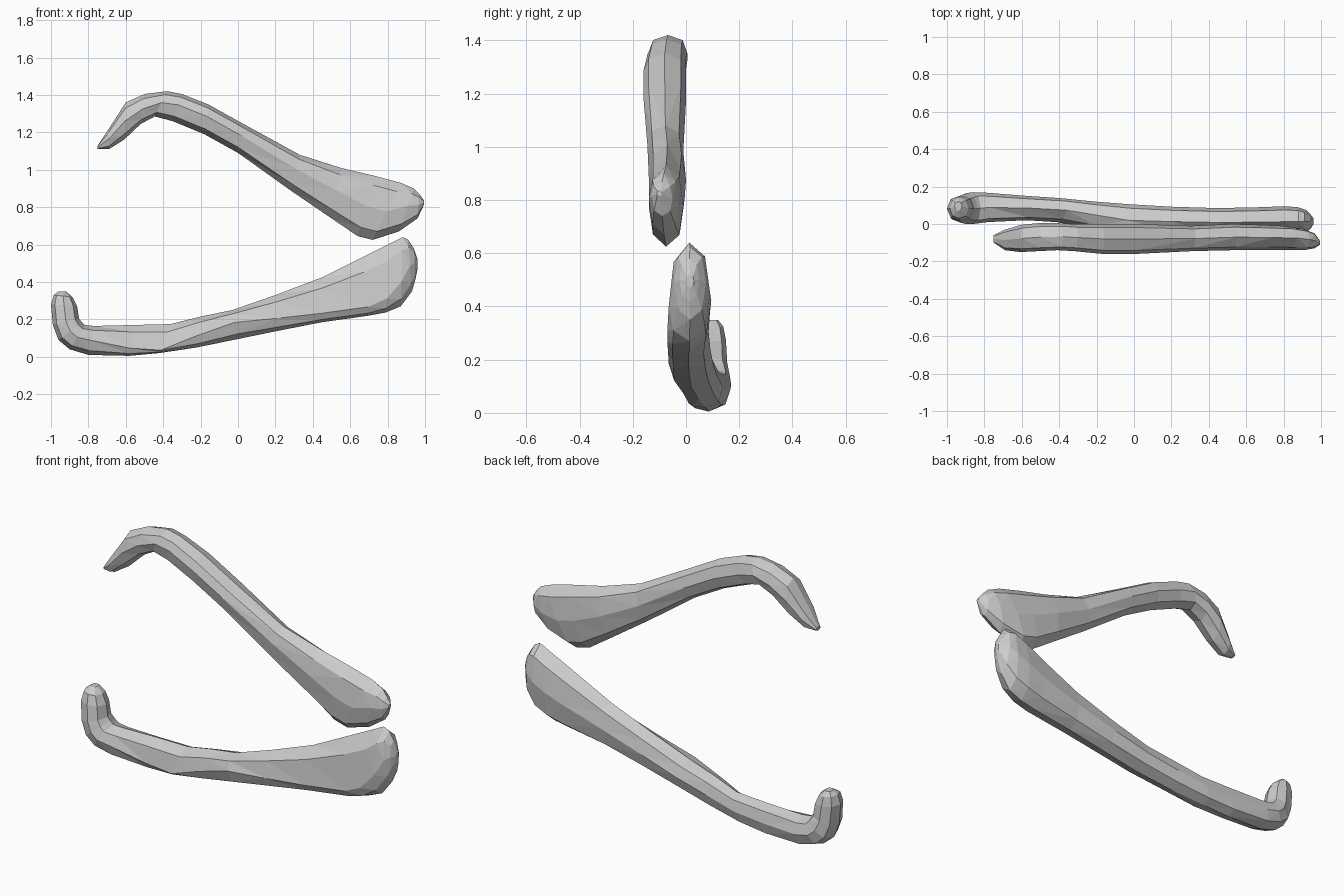
import bpy, bmesh

bone = bpy.data.materials.new("pale_grey")
bone.diffuse_color = (0.6, 0.6, 0.6, 1)


def ring(top, bottom, front, back, ridge):
    """Eight-sided section between two edge points; ridge is the height of the front crease."""
    yc, h = (front + back) / 2, (back - front) / 2
    shape = [(1, 0), (0.72, 0.76), (0, 1), (-0.72, 0.76), (-1, 0),
             ((ridge - 1) / 2 - 0.2 * (1 + ridge), -0.76), (ridge, -1),
             ((ridge + 1) / 2 + 0.2 * (1 - ridge), -0.76)]
    pts = []
    for t, w in shape:
        k = (max(-1, min(1, t)) + 1) / 2
        pts.append((bottom[0] + (top[0] - bottom[0]) * k, yc + h * w,
                    bottom[1] + (top[1] - bottom[1]) * k))
    return pts


def loft(name, sections):
    bm = bmesh.new()
    rings = [[bm.verts.new(p) for p in ring(*s)] for s in sections]
    for a, b in zip(rings, rings[1:]):
        for i in range(8):
            j = (i + 1) % 8
            bm.faces.new((a[i], a[j], b[j], b[i]))
    bm.faces.new(rings[0])
    bm.faces.new(rings[-1])
    bmesh.ops.remove_doubles(bm, verts=bm.verts, dist=0.0005)
    bmesh.ops.triangulate(bm, faces=bm.faces)
    bmesh.ops.recalc_face_normals(bm, faces=bm.faces)
    mesh = bpy.data.meshes.new(name)
    bm.to_mesh(mesh)
    bm.free()
    mesh.materials.append(bone)
    bpy.context.collection.objects.link(bpy.data.objects.new(name, mesh))


# Upper bone: hooked tip, shaft, flared paddle (top, bottom, front y, back y, crease)
loft("upper_bone", [
    ((-0.75, 1.13), (-0.75, 1.11), -0.10, -0.06, 0),
    ((-0.69, 1.22), (-0.69, 1.11), -0.14, -0.03, 0),
    ((-0.60, 1.36), (-0.61, 1.16), -0.15, -0.005, 0),
    ((-0.50, 1.405), (-0.52, 1.245), -0.145, 0.005, 0),
    ((-0.38, 1.42), (-0.445, 1.285), -0.14, 0.005, 0.1),
    ((-0.30, 1.405), (-0.35, 1.26), -0.145, 0, 0.2),
    ((-0.16, 1.35), (-0.18, 1.19), -0.16, 0, 0.2),
    ((0.02, 1.25), (0.0, 1.09), -0.16, 0, 0.2),
    ((0.33, 1.08), (0.28, 0.89), -0.145, -0.01, 0.2),
    ((0.55, 1.01), (0.50, 0.74), -0.14, 0, 0.1),
    ((0.74, 0.965), (0.64, 0.645), -0.14, -0.005, 0),
    ((0.87, 0.93), (0.72, 0.625), -0.14, -0.01, 0),
    ((0.94, 0.90), (0.86, 0.67), -0.14, -0.025, 0.2),
    ((0.97, 0.87), (0.96, 0.74), -0.13, -0.05, 0.1),
    ((0.995, 0.835), (0.995, 0.815), -0.11, -0.09, 0),
])

# Lower bone: upturned end, shaft, flared paddle
loft("lower_bone", [
    ((-0.92, 0.35), (-0.96, 0.35), 0.07, 0.12, 0),
    ((-0.885, 0.32), (-0.985, 0.33), 0.03, 0.14, 0),
    ((-0.86, 0.27), (-1.0, 0.28), 0.015, 0.15, 0),
    ((-0.85, 0.205), (-0.99, 0.17), 0.005, 0.155, 0),
    ((-0.835, 0.185), (-0.96, 0.09), 0, 0.165, 0),
    ((-0.82, 0.17), (-0.90, 0.04), 0, 0.17, 0),
    ((-0.77, 0.165), (-0.80, 0.01), 0.01, 0.167, 0),
    ((-0.56, 0.17), (-0.58, 0.005), 0.02, 0.15, -0.5),
    ((-0.36, 0.175), (-0.42, 0.02), 0.01, 0.138, -0.8),
    ((-0.20, 0.215), (-0.22, 0.05), -0.025, 0.12, -0.2),
    ((-0.03, 0.25), (0.0, 0.095), -0.065, 0.105, 0.15),
    ((0.20, 0.33), (0.22, 0.14), -0.066, 0.092, -0.3),
    ((0.45, 0.425), (0.45, 0.185), -0.068, 0.085, -0.6),
    ((0.67, 0.535), (0.70, 0.22), -0.07, 0.09, -0.7),
    ((0.81, 0.605), (0.79, 0.237), -0.07, 0.095, -0.6),
    ((0.88, 0.64), (0.87, 0.27), -0.065, 0.09, -0.3),
    ((0.91, 0.625), (0.93, 0.35), -0.045, 0.075, 0),
    ((0.94, 0.58), (0.95, 0.42), -0.025, 0.05, 0),
    ((0.96, 0.52), (0.96, 0.47), 0.0, 0.03, 0),
])
